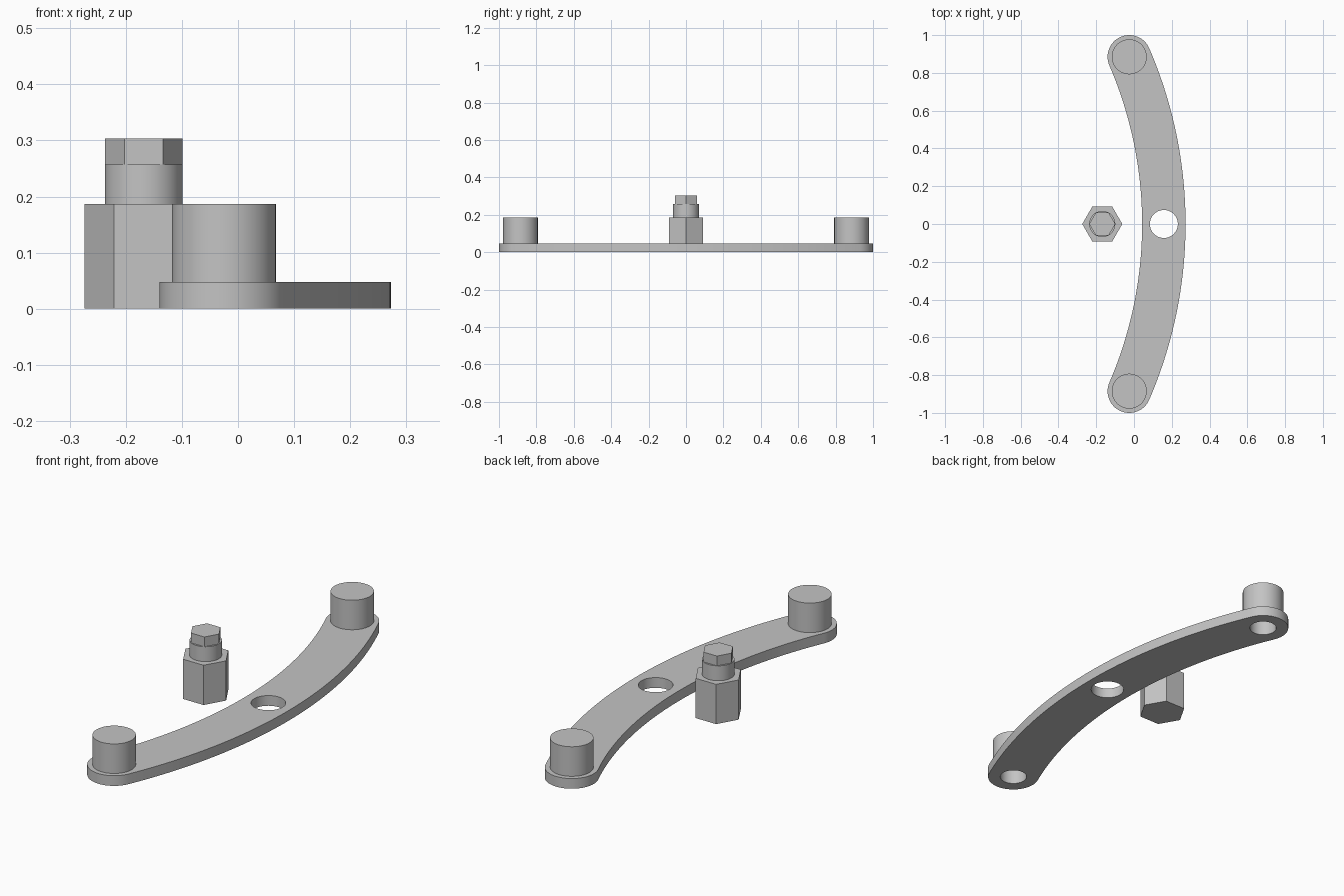
import bpy, bmesh, math
from mathutils import Vector

if "Cube" in bpy.data.objects:
    bpy.data.objects.remove(bpy.data.objects["Cube"], do_unlink=True)

grey = bpy.data.materials.new("plain grey")
grey.use_nodes = True
colour = (0.55, 0.55, 0.55, 1)
grey.diffuse_color = colour
grey.node_tree.nodes["Principled BSDF"].inputs["Base Color"].default_value = colour

PLATE_H = 0.048
POST_H = 0.187
END = Vector((-0.025, 0.885))   # centre of an end post
MID_X = 0.158                   # bar centre line at the middle
HALF_W = 0.115
BORE_R = 0.06


def finish(ob):
    ob.data.materials.clear()
    ob.data.materials.append(grey)
    bpy.ops.object.select_all(action='DESELECT')
    ob.select_set(True)
    bpy.context.view_layer.objects.active = ob
    bpy.ops.object.shade_smooth_by_angle(angle=math.radians(30))


def turned(name, profile, sides, x, y):
    """Solid of revolution from (radius, z) points; few sides give a prism."""
    bm = bmesh.new()
    rings = []
    for r, z in profile:
        n = sides if r > 0 else 1
        rings.append([bm.verts.new((r * math.cos(i * math.tau / n), r * math.sin(i * math.tau / n), z))
                      for i in range(n)])
    for a, b in zip(rings, rings[1:]):
        for i in range(sides):
            j = (i + 1) % sides
            if len(a) == 1:
                bm.faces.new((a[0], b[i], b[j]))
            elif len(b) == 1:
                bm.faces.new((a[i], b[0], a[j]))
            else:
                bm.faces.new((a[i], b[i], b[j], a[j]))
    bmesh.ops.recalc_face_normals(bm, faces=bm.faces)
    me = bpy.data.meshes.new(name)
    bm.to_mesh(me)
    bm.free()
    ob = bpy.data.objects.new(name, me)
    ob.location = (x, y, 0)
    bpy.context.collection.objects.link(ob)
    finish(ob)


def arc(cx, cy, r, start, stop, n):
    return [(cx + r * math.cos(start + (stop - start) * i / n),
             cy + r * math.sin(start + (stop - start) * i / n)) for i in range(n + 1)]


# Curved bar outline: two concentric arcs joined by round ends
sag = MID_X - END.x
radius = (END.y ** 2 + sag ** 2) / (2 * sag)
cx = MID_X - radius
sweep = math.asin(END.y / radius)
outline = (arc(cx, 0, radius + HALF_W, -sweep, sweep, 48)
           + arc(END.x, END.y, HALF_W, sweep, sweep + math.pi, 32)[1:]
           + arc(cx, 0, radius - HALF_W, sweep, -sweep, 48)[1:]
           + arc(END.x, -END.y, HALF_W, math.pi - sweep, math.tau - sweep, 32)[1:-1])
loops = [outline]
for x, y, r in ((MID_X, 0, 0.074), (END.x, END.y, BORE_R), (END.x, -END.y, BORE_R)):
    loops.append(arc(x, y, r, 0, math.tau, 64)[:-1])

# Bar plate with its centre hole and end bores
cu = bpy.data.curves.new("curved_bar", 'CURVE')
cu.dimensions = '2D'
cu.fill_mode = 'BOTH'
cu.extrude = PLATE_H / 2
for pts in loops:
    sp = cu.splines.new('POLY')
    sp.points.add(len(pts) - 1)
    for p, (x, y) in zip(sp.points, pts):
        p.co = (x, y, 0, 1)
    sp.use_cyclic_u = True
bar = bpy.data.objects.new("curved_bar", cu)
bar.location.z = PLATE_H / 2
bpy.context.collection.objects.link(bar)
bpy.ops.object.select_all(action='DESELECT')
bar.select_set(True)
bpy.context.view_layer.objects.active = bar
bpy.ops.object.convert(target='MESH')
bar = bpy.context.view_layer.objects.active
bm = bmesh.new()
bm.from_mesh(bar.data)
bmesh.ops.remove_doubles(bm, verts=bm.verts, dist=0.0001)
bmesh.ops.recalc_face_normals(bm, faces=bm.faces)
bm.to_mesh(bar.data)
bm.free()
finish(bar)

# End posts, bored from below
for name, side in (("front_post", -1), ("back_post", 1)):
    turned(name, [(0, 0.14), (BORE_R, 0.14), (BORE_R, PLATE_H), (0.0925, PLATE_H),
                  (0.0925, POST_H), (0, POST_H)], 64, END.x, side * END.y)

# Separate stud: hexagonal base, round neck, small hexagonal head
SX = -0.168
for name, r, low, high, sides in (("stud_hex_base", 0.106, 0, POST_H, 6),
                                  ("stud_neck", 0.069, POST_H, 0.257, 64),
                                  ("stud_hex_head", 0.069, 0.257, 0.303, 6)):
    turned(name, [(0, low), (r, low), (r, high), (0, high)], sides, SX, 0)
